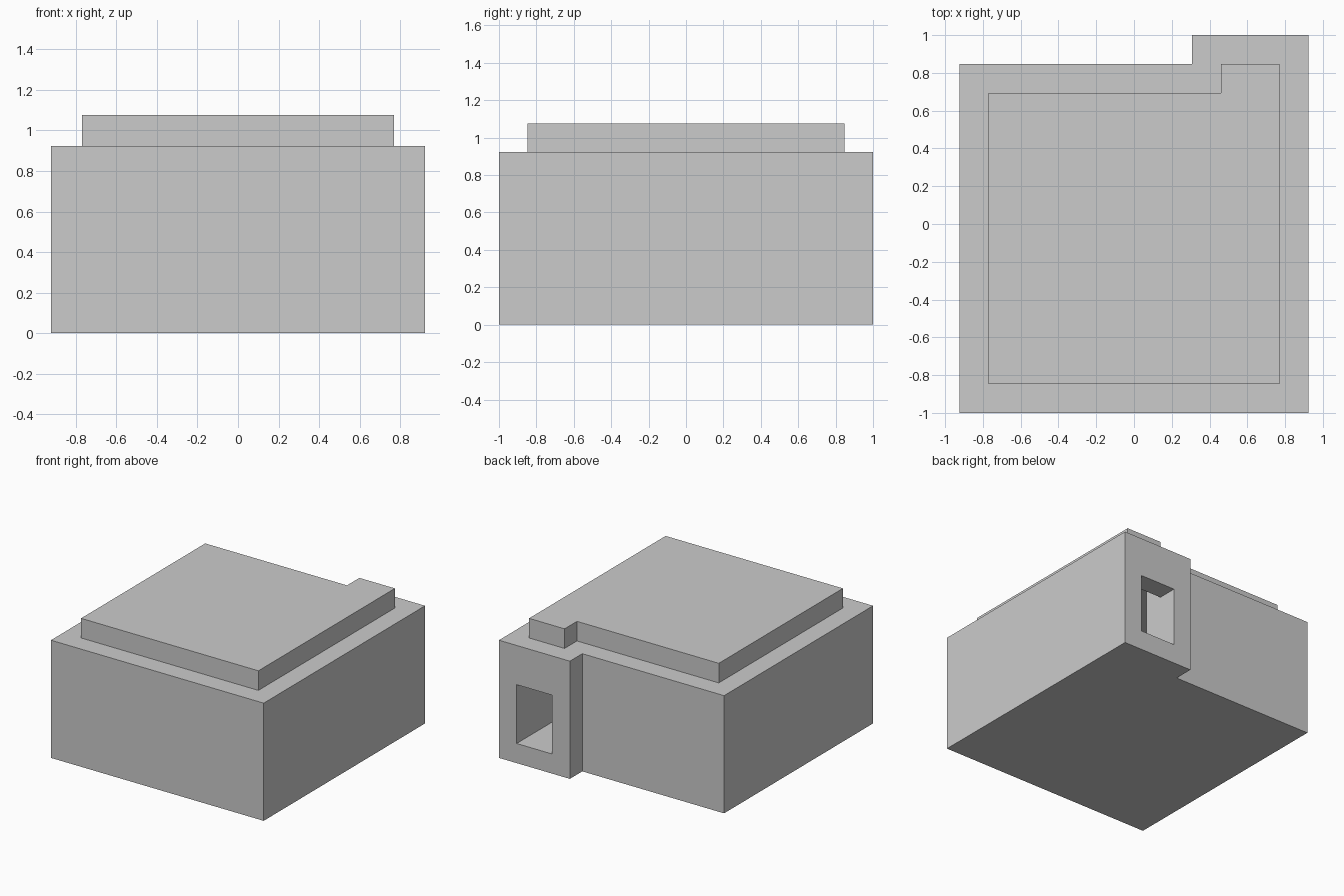
import bpy
import bmesh

if "Cube" in bpy.data.objects:
    bpy.data.objects.remove(bpy.data.objects["Cube"])

U = 2 / 13  # module: every wall and step is a multiple of this


def prism(name, profile, z0, z1):
    """Vertical prism from a counter-clockwise footprint, in modules."""
    bm = bmesh.new()
    base = bm.faces.new([bm.verts.new((x * U, y * U, z0 * U)) for x, y in profile])
    top = bmesh.ops.extrude_face_region(bm, geom=[base], use_keep_orig=True)["geom"]
    verts = [g for g in top if isinstance(g, bmesh.types.BMVert)]
    bmesh.ops.translate(bm, verts=verts, vec=(0, 0, (z1 - z0) * U))
    bmesh.ops.recalc_face_normals(bm, faces=bm.faces)
    mesh = bpy.data.meshes.new(name)
    bm.to_mesh(mesh)
    bm.free()
    obj = bpy.data.objects.new(name, mesh)
    bpy.context.collection.objects.link(obj)
    return obj


def footprint(inset):
    """Room outline with the entrance porch at the back right corner."""
    i = inset
    return [(-6 + i, -6.5 + i), (6 - i, -6.5 + i), (6 - i, 6.5 - i),
            (2 + i, 6.5 - i), (2 + i, 5.5 - i), (-6 + i, 5.5 - i)]


def cut(target, cutter):
    cutter.hide_render = True
    mod = target.modifiers.new("cut", 'BOOLEAN')
    mod.operation = 'DIFFERENCE'
    mod.solver = 'EXACT'
    mod.object = cutter
    bpy.context.view_layer.objects.active = target
    bpy.ops.object.modifier_apply(modifier=mod.name)
    bpy.data.objects.remove(cutter)


# Walls and floor: hollow shell one module thick
walls = prism("walls_and_floor", footprint(0), 0, 6)
cut(walls, prism("room_cutter", footprint(1), 1, 6.5))

# Doorway through the back of the porch
cut(walls, prism("door_cutter", [(3, 5), (5, 5), (5, 7), (3, 7)], 1, 4))

# Roof slab capping the room
prism("roof", footprint(1), 6, 7)
